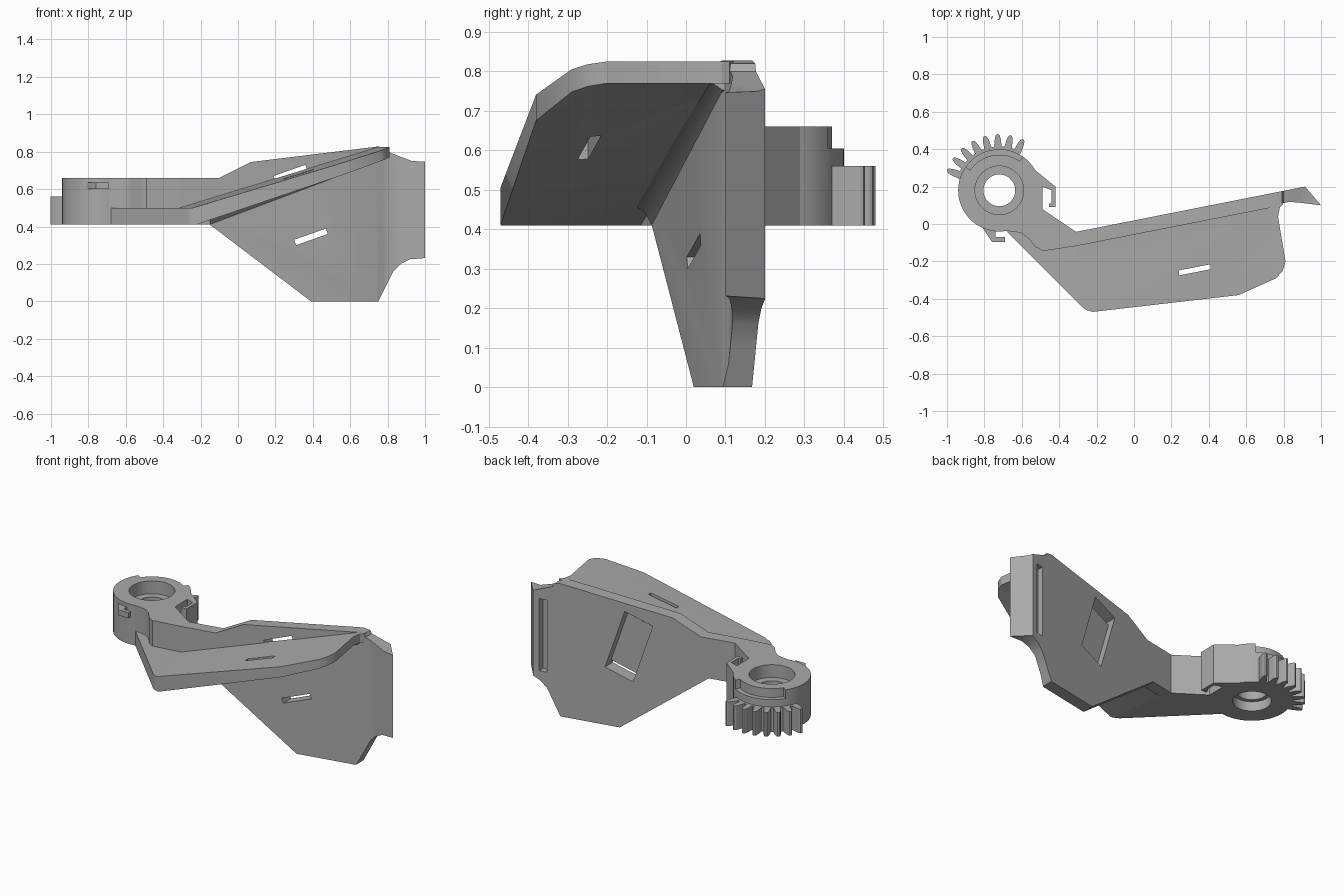
import bpy, bmesh
from math import sin, cos, radians
from mathutils import Vector

cube = bpy.data.objects.get("Cube")
if cube:
    bpy.data.objects.remove(cube)

grey = bpy.data.materials.new("plain grey")
grey.use_nodes = True
colour = (0.4, 0.4, 0.4, 1)
grey.diffuse_color = colour
grey.node_tree.nodes["Principled BSDF"].inputs["Base Color"].default_value = colour

HUB = (-0.72, 0.18)
BASE, ARM_TOP = 0.41, 0.66
SKEW = 0.197                      # slope of the upright plate in plan
ALONG = Vector((0.981, 0.193, 0))
ACROSS = Vector((-0.193, 0.981, 0))


def front_y(x):
    return -0.057 + SKEW * x


def back_y(x):
    return front_y(x) + 0.076


def loft(name, ring_a, ring_b):
    """Closed solid between two matching rings of points."""
    bm = bmesh.new()
    a = [bm.verts.new(p) for p in ring_a]
    b = [bm.verts.new(p) for p in ring_b]
    bm.faces.new(a)
    bm.faces.new(b)
    for i in range(len(a)):
        j = (i + 1) % len(a)
        bm.faces.new((a[i], a[j], b[j], b[i]))
    bmesh.ops.recalc_face_normals(bm, faces=bm.faces)
    mesh = bpy.data.meshes.new(name)
    bm.to_mesh(mesh)
    bm.free()
    mesh.materials.append(grey)
    ob = bpy.data.objects.new(name, mesh)
    bpy.context.collection.objects.link(ob)
    return ob


def plan(name, pts, z0, z1):
    return loft(name, [(x, y, z0) for x, y in pts], [(x, y, z1) for x, y in pts])


def elevation(name, pts, y0, y1):
    """Side outline swept between two y functions of x."""
    return loft(name, [(x, y0(x), z) for x, z in pts], [(x, y1(x), z) for x, z in pts])


def arc(r, a0, a1, n, centre=HUB):
    return [(centre[0] + r * cos(radians(a0 + (a1 - a0) * i / n)),
             centre[1] + r * sin(radians(a0 + (a1 - a0) * i / n))) for i in range(n + 1)]


def disc(name, r, z0, z1):
    return plan(name, arc(r, 0, 360, 64)[:-1], z0, z1)


def boolean(ob, tool, mode="DIFFERENCE"):
    tool.hide_render = True
    mod = ob.modifiers.new("bool", "BOOLEAN")
    mod.operation, mod.object, mod.solver = mode, tool, "EXACT"
    bpy.context.view_layer.objects.active = ob
    bpy.ops.object.modifier_apply(modifier=mod.name)
    bpy.data.objects.remove(tool)


# Hub with stepped bore and a ledge above the gear
hub = disc("hub", 0.22, BASE, ARM_TOP)
boolean(hub, disc("bore", 0.085, 0.3, 0.8))
boolean(hub, disc("top_counterbore", 0.13, 0.58, 0.8))
boolean(hub, disc("bottom_counterbore", 0.11, 0.3, 0.47))
boolean(hub, plan("ledge", arc(0.25, 55, 145, 24) + arc(0.19, 145, 55, 24), 0.605, 0.8))

# Gear sector
outline = []
for i in range(8):
    mid = 65 + i * 13.4
    for r, off in ((0.235, -4.8), (0.27, -3.6), (0.293, -2.2), (0.3, -1),
                   (0.3, 1), (0.293, 2.2), (0.27, 3.6), (0.235, 4.8)):
        outline += arc(r, mid + off, 0, 1)[:1]
plan("gear_sector", outline + arc(0.2, 164, 60, 20), BASE, 0.56)

# Arm between hub and plate
plan("arm", [(-0.74, -0.035), (-0.64, -0.04), (-0.6, -0.05), (-0.565, -0.075), (-0.53, -0.12),
             (-0.49, -0.145), (-0.31, front_y(-0.31)), (-0.31, back_y(-0.31)),
             (-0.49, 0.08), (-0.49, 0.2), (-0.56, 0.2), (-0.6, 0.08)], BASE, ARM_TOP)

# Cable hooks
plan("rear_hook", [(-0.58, 0.33), (-0.42, 0.2), (-0.42, 0.09), (-0.455, 0.09), (-0.455, 0.11),
                   (-0.44, 0.11), (-0.44, 0.18), (-0.49, 0.2), (-0.56, 0.2)], BASE, ARM_TOP)
plan("front_hook", [(-0.81, -0.02), (-0.76, -0.095), (-0.69, -0.095), (-0.69, -0.07),
                    (-0.74, -0.07), (-0.74, -0.02)], 0.6, 0.635)

# Upright plate: plan outline crossed with side outline
plate = plan("upright_plate", [(-0.31, front_y(-0.31)), (0.74, front_y(0.74)), (0.78, 0.108),
                               (0.83, 0.118), (0.88, 0.115), (1, 0.1), (0.915, 0.2),
                               (-0.31, back_y(-0.31))], -0.1, 1)
side = [(-0.31, BASE), (-0.15, BASE), (0.39, 0), (0.75, 0), (0.8, 0.1), (0.83, 0.16), (0.87, 0.2),
        (0.92, 0.225), (1.05, 0.235), (1.05, 0.745), (0.93, 0.75), (0.8, 0.8), (0.79, 0.82),
        (0.75, 0.828), (0.07, 0.745), (-0.1, ARM_TOP), (-0.31, ARM_TOP)]
boolean(plate, elevation("side", side, lambda x: -1, lambda x: 1), "INTERSECT")

# Strap pocket in the back, open to the front at both ends
low_a, low_b = Vector((0.31, 0.30)), Vector((0.48, 0.36))
rise = Vector((-0.12, 0.37))


def strap_cut(t0, t1, depth):
    pts = [low_a + rise * t0, low_b + rise * t0, low_b + rise * t1, low_a + rise * t1]
    boolean(plate, elevation("cut", pts, lambda x: back_y(x) - depth, lambda x: back_y(x) + 0.1))


strap_cut(0, 1, 0.045)
strap_cut(0, 0.08, 0.3)
strap_cut(0.92, 1, 0.3)

# Vertical groove in the back
boolean(plate, elevation("groove", [(0.83, 0.26), (0.88, 0.26), (0.88, 0.71), (0.83, 0.71)],
                         lambda x: back_y(x) - 0.04, lambda x: 0.4))

# Sloping shelf: plan outline crossed with a folded profile
shelf = plan("sloping_shelf", [(-0.68, -0.04), (-0.275, -0.445), (-0.255, -0.46), (-0.22, -0.47),
                               (0.56, -0.38), (0.76, -0.29), (0.795, -0.25), (0.81, -0.2),
                               (0.77, 0.04), (0.78, 0.09), (0.8, 0.11), (0.77, 0.12),
                               (0.7, front_y(0.7) + 0.01), (-0.31, front_y(-0.31) + 0.01),
                               (-0.49, -0.135), (-0.6, -0.035)], 0.2, 1)
fold = [(-1, 0.5), (-0.328, 0.5), (0.755, 0.825), (0.95, 0.825),
        (0.95, 0.77), (0.755, 0.77), (-0.31, BASE), (-1, BASE)]
rings = [[ALONG * u + ACROSS * v + Vector((0, 0, z)) for u, z in fold] for v in (-1, 1)]
boolean(shelf, loft("fold", *rings), "INTERSECT")
boolean(shelf, plan("slot", [(0.24, -0.275), (0.41, -0.242), (0.41, -0.215), (0.24, -0.248)], 0.2, 1))


# Fillet under the shelf, tapering out toward the high end
def fillet_ring(x, drop):
    y = front_y(x)
    z = BASE + 0.338 * (x * 1.019 - 0.011 + 0.31)
    return [(x, y + 0.01, z - drop), (x, y, z - drop), (x, y - 0.02, z - 0.3 * drop),
            (x, y - 0.05, z + 0.005), (x, y + 0.01, z + 0.02)]


loft("shelf_fillet", fillet_ring(-0.15, 0.048), fillet_ring(0.76, 0.02))

# Smooth round walls, keep hard edges
bpy.ops.object.select_all(action="DESELECT")
for ob in bpy.context.scene.objects:
    if ob.type == "MESH" and grey.name in ob.data.materials:
        ob.select_set(True)
        bpy.context.view_layer.objects.active = ob
bpy.ops.object.shade_smooth_by_angle(angle=radians(25))
